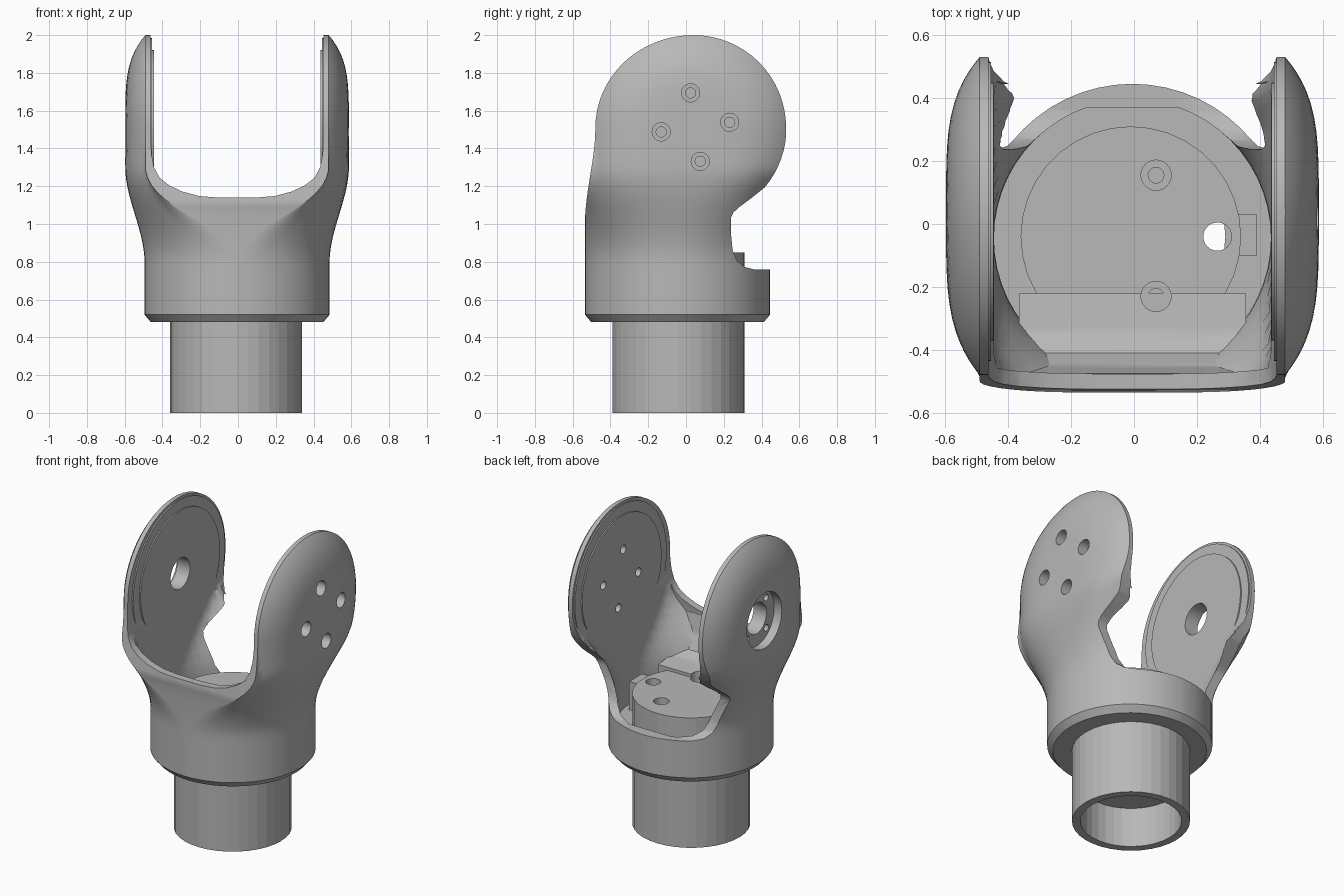
import bpy, bmesh, math
from math import pi, cos, sin, sqrt
from mathutils import Matrix

if "Cube" in bpy.data.objects:
    bpy.data.objects.remove(bpy.data.objects["Cube"])

CX, CY = -0.005, -0.045          # cup axis
DISC_Y, DISC_Z, DISC_R = 0.04, 1.51, 0.49

grey = bpy.data.materials.new("matte grey")
grey.use_nodes = True
colour = (0.48, 0.48, 0.48, 1)
grey.diffuse_color = colour
grey.node_tree.nodes["Principled BSDF"].inputs["Base Color"].default_value = colour


def make(name, bm):
    bmesh.ops.recalc_face_normals(bm, faces=bm.faces)
    mesh = bpy.data.meshes.new(name)
    bm.to_mesh(mesh)
    bm.free()
    mesh.materials.append(grey)
    ob = bpy.data.objects.new(name, mesh)
    bpy.context.collection.objects.link(ob)
    return ob


def loft(name, rings):
    """Closed skin through a stack of equal-length rings."""
    bm = bmesh.new()
    rows = [[bm.verts.new(p) for p in ring] for ring in rings]
    n = len(rows[0])
    for a, b in zip(rows, rows[1:]):
        for i in range(n):
            j = (i + 1) % n
            bm.faces.new((a[i], a[j], b[j], b[i]))
    bm.faces.new(rows[0])
    bm.faces.new(rows[-1])
    return make(name, bm)


def prism(name, outline, axis, half):
    """Extrude a 2D outline along x (outline is y,z) or y (outline is x,z)."""
    def place(u, v, d):
        return (CX + d, u, v) if axis == "x" else (CX + u, d, v)
    return loft(name, [[place(u, v, d) for u, v in outline] for d in (-half, half)])


def cylinder(name, r, centre, depth, axis="z", sides=40):
    bm = bmesh.new()
    turn = Matrix.Rotation(pi / 2, 4, "Y") if axis == "x" else Matrix()
    bmesh.ops.create_cone(bm, cap_ends=True, segments=sides, radius1=r, radius2=r,
                          depth=depth, matrix=Matrix.Translation(centre) @ turn)
    return make(name, bm)


def combine(target, tool, operation="DIFFERENCE"):
    mod = target.modifiers.new("combine", "BOOLEAN")
    mod.operation, mod.solver, mod.object = operation, "EXACT", tool
    bpy.context.view_layer.update()
    done = bpy.data.meshes.new_from_object(
        target.evaluated_get(bpy.context.evaluated_depsgraph_get()))
    target.modifiers.remove(mod)
    target.data = done
    bpy.data.objects.remove(tool)


def smoothstep(a, b, v):
    t = min(max((v - a) / (b - a), 0), 1)
    return t * t * (3 - 2 * t)


def half_width(y, z):
    """Round cup low down, turning into two domed paddles higher up."""
    cup = sqrt(max(DISC_R ** 2 - (y - CY) ** 2, 0))
    dy = (y - DISC_Y) / (0.52 if y < DISC_Y else DISC_R)
    dz = (z - DISC_Z) / DISC_R
    if dz < 0:
        dz *= 0.8 * min(max(y / 0.4, 0), 1)
    r = min(sqrt(dy * dy + dz * dz), 1)
    s = smoothstep(0.8, 1.3, z)
    return cup * (1 - s) + (0.485 + 0.107 * (1 - r ** 4)) * s


def y_range(z):
    if z > DISC_Z:
        k = sqrt(max(1 - ((z - DISC_Z) / DISC_R) ** 2, 0))
        return DISC_Y - 0.52 * k, DISC_Y + DISC_R * k
    up = smoothstep(0.8, DISC_Z, z)
    return CY - DISC_R + 0.055 * smoothstep(1.0, DISC_Z, z), CY + DISC_R + 0.085 * up


def ring(z, inset=0.0, limit=9, back=9, scale=1.0):
    y0, y1 = y_range(z)
    n, side = 28, []
    for i in range(n + 1):
        y = (y0 + y1) / 2 - (y1 - y0) / 2 * cos(pi * i / n)
        w = max(half_width(y, z), 0.004)
        shrink = 1 - inset / DISC_R
        side.append((min(w * shrink, limit) * scale,
                     min(CY + (y - CY) * shrink * scale, back)))
    return ([(CX + w, y, z) for w, y in side] +
            [(CX - w, y, z) for w, y in reversed(side)])


# Outer yoke skin
levels = [0.52 + 0.99 * i / 26 for i in range(27)]
levels += [DISC_Z + 0.4895 * sin(pi / 2 * i / 16) for i in range(1, 17)]
yoke = loft("yoke_body", [ring(0.48, scale=0.93)] + [ring(z) for z in levels])

# Side silhouette: round paddles, narrow neck, low rear rim
outline = [(-0.7, 0.4), (0.7, 0.4), (0.7, 0.76), (0.36, 0.76), (0.31, 0.772),
           (0.27, 0.805), (0.247, 0.86), (0.238, 0.95), (0.237, 1.03),
           (0.25, 1.06), (0.28, 1.088), (0.35, 1.14)]
outline += [(DISC_Y + 0.492 * cos(a), DISC_Z + 0.492 * sin(a))
            for a in [math.radians(d) for d in range(-40, 91, 5)]]
outline += [(DISC_Y, 2.1), (-0.7, 2.1)]
combine(yoke, prism("side_cutter", outline, "x", 0.9), "INTERSECT")

# Hollow cup, keeping a sloping lining behind the front wall
cavity = loft("cavity_cutter", [ring(z, 0.05, 0.44, 0.37 if z < 0.8 else 9)
                                for z in [0.66 + 0.06 * i for i in range(12)]])
lining = prism("lining", [(-0.22, 0.6), (-0.22, 0.87), (-0.34, 0.885), (-0.41, 0.92),
                          (-0.45, 1.0), (-0.475, 1.13), (-0.7, 1.13), (-0.7, 0.6)], "x", 0.36)
combine(cavity, lining)
combine(yoke, cavity)

# U-shaped gap between the arms
right = [(0.1, 1.14), (0.2, 1.148), (0.29, 1.172), (0.36, 1.205), (0.41, 1.245),
         (0.44, 1.3), (0.453, 1.37), (0.457, 1.45), (0.457, 2.2)]
gap = right + [(-x, z) for x, z in reversed(right)]
combine(yoke, prism("gap_cutter", gap, "y", 0.9))

# Hollow stem whose top forms the pedestal in the cup
stem = cylinder("stem", 0.35, (CX - 0.005, -0.04, 0.425), 0.85, sides=36)
combine(stem, cylinder("stem_bore", 0.30, (CX - 0.005, -0.04, 0.08), 0.36, sides=36))

# Small locating key beside the pedestal
key_bm = bmesh.new()
bmesh.ops.create_cube(key_bm, size=1, matrix=Matrix.Translation((0.36, -0.035, 0.75))
                      @ Matrix.Diagonal((0.06, 0.13, 0.19, 1)))
key = make("locating_key", key_bm)

# Stepped bearing plates on the inner arm faces
plates = []
for side, label in ((1, "left"), (-1, "right")):
    for r, inner, step in ((0.475, 0.449, "outer"), (0.41, 0.441, "inner")):
        plates.append((side, cylinder(f"{label}_{step}_plate", r,
                       (CX + side * (inner + 0.47) / 2, DISC_Y, DISC_Z),
                       0.47 - inner, "x", 64)))

# Four counterbored bolt holes in the left arm
for k in range(4):
    a = math.radians(8 + 90 * k)
    c = (0.5, 0.05 + 0.183 * cos(a), 1.513 + 0.183 * sin(a))
    for ob in [yoke] + [p for s, p in plates if s > 0]:
        combine(ob, cylinder("bolt_hole", 0.027, c, 0.4, "x", 20))
    combine(yoke, cylinder("bolt_counterbore", 0.048, (0.64, c[1], c[2]), 0.24, "x", 24))

# Axle bore with a recess and screw holes in the right arm
axle = (-0.5, DISC_Y, DISC_Z)
for ob in [yoke] + [p for s, p in plates if s < 0]:
    combine(ob, cylinder("axle_bore", 0.1, axle, 0.4, "x", 36))
combine(yoke, cylinder("axle_recess", 0.18, (-0.64, DISC_Y, DISC_Z), 0.2, "x", 40))
for k in range(4):
    a = pi / 4 + k * pi / 2
    combine(yoke, cylinder("screw_hole", 0.022, (-0.54, DISC_Y + 0.14 * cos(a),
                           DISC_Z + 0.14 * sin(a)), 0.08, "x", 16))

# Pedestal holes: two counterbored bolts and one cable passage
for y in (0.155, -0.23):
    for ob in (stem, yoke):
        combine(ob, cylinder("pedestal_counterbore", 0.048, (0.07, y, 0.9), 0.22, sides=24))
    combine(stem, cylinder("pedestal_hole", 0.025, (0.07, y, 0.74), 0.2, sides=20))
for ob in (stem, yoke):
    combine(ob, cylinder("cable_passage", 0.045, (0.265, -0.04, 0.6), 0.8, sides=24))

# Shading: smooth skin with crisp edges, faceted stem
bpy.ops.object.select_all(action="DESELECT")
for ob in [yoke] + [p for s, p in plates]:
    ob.select_set(True)
bpy.context.view_layer.objects.active = yoke
bpy.ops.object.shade_smooth_by_angle(angle=math.radians(30))
